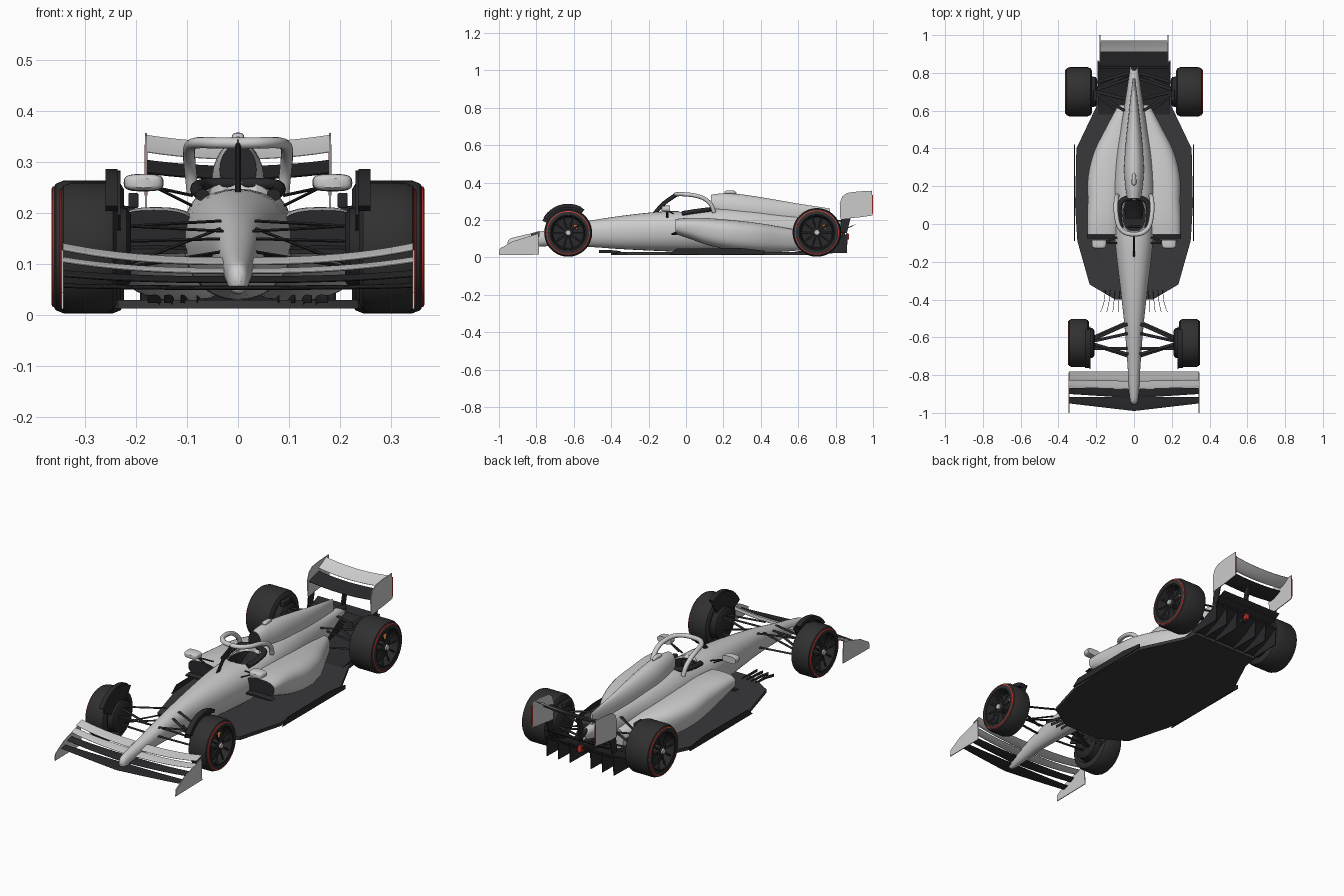
import bpy, bmesh, math
from mathutils import Vector, Matrix

if "Cube" in bpy.data.objects:
    bpy.data.objects.remove(bpy.data.objects["Cube"])

def material(name, *rgb):
    m = bpy.data.materials.new(name)
    m.diffuse_color = (*rgb, 1)
    m.use_nodes = True
    m.node_tree.nodes["Principled BSDF"].inputs["Base Color"].default_value = m.diffuse_color
    return m

CARBON = material("carbon", .022, .022, .025)
FLOOR = material("floor_dark", .04, .04, .044)
RUBBER = material("rubber", .03, .03, .03)
RED = material("red", .7, .04, .03)
ORANGE = material("caliper_orange", .8, .25, .05)
GREY = material("body_grey", .6, .6, .6)

def finish(name, bm, mat=None, mirror=False, extra=None, angle=35):
    bmesh.ops.remove_doubles(bm, verts=bm.verts, dist=1e-5)
    bmesh.ops.recalc_face_normals(bm, faces=bm.faces)
    me = bpy.data.meshes.new(name)
    for f in bm.faces:
        f.smooth = True
    bm.to_mesh(me)
    bm.free()
    me.set_sharp_from_angle(angle=math.radians(angle))
    for m in (mat, extra):
        if m:
            me.materials.append(m)
    ob = bpy.data.objects.new(name, me)
    bpy.context.collection.objects.link(ob)
    if mirror:
        ob.modifiers.new("mirror", 'MIRROR')
    return ob

def refine(pts, n=6):
    """Catmull-Rom smoothing of any list of tuples."""
    out = []
    for i in range(len(pts) - 1):
        a, b, c, d = pts[max(i-1, 0)], pts[i], pts[i+1], pts[min(i+2, len(pts)-1)]
        for k in range(n):
            t = k / n
            out.append(tuple(q + .5*t*(r-p + t*(2*p-5*q+4*r-s + t*(3*(q-r)+s-p)))
                             for p, q, r, s in zip(a, b, c, d)))
    return out + [pts[-1]]

def loft(name, rings, mat=None, mirror=False, extra=None, caps=(True, True), loop=False):
    bm = bmesh.new()
    R = [[bm.verts.new(p) for p in r] for r in rings]
    n = len(R[0])
    for a, b in zip(R, R[1:] + ([R[0]] if loop else [])):
        for i in range(n):
            bm.faces.new((a[i], a[(i+1) % n], b[(i+1) % n], b[i]))
    if not loop:
        if caps[0]:
            bm.faces.new(R[0]).material_index = 1 if extra else 0
        if caps[1]:
            bm.faces.new(R[-1])
    return finish(name, bm, mat, mirror, extra)

def hull(name, secs, e=2.3, pinch=0, n=32, **kw):
    """Loft of super-ellipses along y: (y, x centre, half width, z bottom, z top)."""
    rings = []
    for y, xc, w, zb, zt in refine(secs):
        ring = []
        for i in range(n):
            c, s = math.cos(i*2*math.pi/n), math.sin(i*2*math.pi/n)
            sx, sz = (math.copysign(abs(v)**(2/e), v) for v in (c, s))
            ring.append((xc + w*sx*(1 - pinch*(1-sz)/2), y, (zb+zt)/2 + (zt-zb)/2*sz))
        rings.append(ring)
    return loft(name, rings, **kw)

def prism(name, pts, axis, lo, hi, mat=None, mirror=False):
    """Outline extruded along x (y,z points) or z (x,y points)."""
    put = (lambda p, h: (h, *p)) if axis == 'x' else (lambda p, h: (*p, h))
    return loft(name, [[put(p, h) for p in pts] for h in (lo, hi)], mat, mirror)

def lathe(name, prof, cy, cz, mat, seg=48, closed=True):
    rings = [[(x, cy + r*math.cos(k*2*math.pi/seg), cz + r*math.sin(k*2*math.pi/seg))
              for k in range(seg)] for x, r in prof]
    return loft(name, rings, mat, True, caps=(False, False), loop=closed)

def tube(name, pts, a, b, mat=None, mirror=False, n=12, smooth=True, up=(0, 0, 1)):
    """Elliptical tube: a = sideways radius, b = radius along up."""
    P = [Vector(p) for p in (refine(pts) if smooth else pts)]
    rings = []
    for i, p in enumerate(P):
        t = (P[min(i+1, len(P)-1)] - P[max(i-1, 0)]).normalized()
        u = t.cross(Vector(up)).normalized()
        v = u.cross(t)
        rings.append([p + u*a*math.cos(k*2*math.pi/n) + v*b*math.sin(k*2*math.pi/n) for k in range(n)])
    return loft(name, rings, mat, mirror)

def box(name, c, size, mat=None, mirror=False, bevel=0):
    bm = bmesh.new()
    bmesh.ops.create_cube(bm, size=1, matrix=Matrix.Translation(c) @ Matrix.Diagonal((*size, 1)))
    if bevel:
        bmesh.ops.bevel(bm, geom=bm.edges[:], offset=bevel, segments=3, affect='EDGES', profile=.5)
    return finish(name, bm, mat, mirror)

def wing(name, span, y0, y1, z0, z1, mat, sweep=0, rise=0, power=2.5, thick=.006):
    """Full-span curved aerofoil from leading (y0,z0) to trailing edge (y1,z1)."""
    rings = []
    for k in range(25):
        f = k/12 - 1
        lead, dz = y0 + sweep*abs(f), rise*abs(f)**power
        top, bot = [], []
        for j in range(9):
            t = j/8
            y, z = lead + (y1-lead)*t, z0 + dz + (z1-z0)*t**1.4
            h = thick*(.12 + math.sqrt(t)*(1-t)*1.3)
            top.append((span*f, y, z+h))
            bot.append((span*f, y, z-h))
        rings.append(top + bot[::-1])
    return loft(name, rings, mat)

# Nose and survival cell, with the cockpit cut out
body = hull("nose_and_chassis", [(-.955, 0, .006, .06, .078), (-.94, 0, .02, .042, .1), (-.88, 0, .028, .045, .117),
    (-.75, 0, .036, .06, .145), (-.55, 0, .052, .058, .19), (-.35, 0, .075, .045, .222), (-.15, 0, .1, .035, .244),
    (.0, 0, .112, .03, .25), (.18, 0, .114, .03, .265), (.35, 0, .1, .03, .255), (.5, 0, .075, .035, .235),
    (.65, 0, .05, .06, .215), (.8, 0, .026, .14, .2), (.845, 0, .02, .15, .19)], e=2.15, pinch=.1, mat=GREY)
oval = [(.064*math.copysign(abs(math.cos(a))**.7, math.cos(a)), .045 + .085*math.sin(a))
        for a in (i*math.pi/16 + .01 for i in range(32))]
cutter = prism("cockpit_cutter", oval, 'z', .11, .4)
cutter.hide_render = True
mod = body.modifiers.new("cockpit", 'BOOLEAN')
mod.operation, mod.object, mod.solver = 'DIFFERENCE', cutter, 'EXACT'
bpy.context.view_layer.objects.active = body
bpy.ops.object.modifier_apply(modifier=mod.name)
bpy.data.objects.remove(cutter)
loft("cockpit_lining", [[(x*.98, .045 + (y-.045)*.98, z) for x, y in oval] for z in (.112, .232)], CARBON, caps=(True, False))
tube("headrest", [(.07, -.02, .236), (.08, .05, .247), (.066, .12, .256), (0, .145, .258)], .014, .012, CARBON, True)
box("steering_wheel", (0, -.015, .215), (.07, .012, .03), CARBON, bevel=.004)
hull("seat", [(.03, 0, .045, .11, .17), (.08, 0, .05, .11, .2), (.125, 0, .05, .11, .235)], mat=CARBON)

# Engine cover with airbox inlet, camera pod and exhaust
hull("engine_cover", [(.135, 0, .036, .235, .335), (.2, 0, .046, .2, .343), (.3, 0, .052, .18, .337),
    (.45, 0, .042, .17, .314), (.6, 0, .026, .17, .288), (.77, 0, .007, .185, .262)], e=2, mat=GREY, extra=CARBON)
hull("camera_pod", [(.205, 0, .004, .346, .35), (.215, 0, .012, .34, .357), (.255, 0, .01, .34, .357), (.27, 0, .003, .338, .345)])
tube("exhaust", [(0, .8, .18), (0, .86, .185)], .018, .018, CARBON, smooth=False)

# Sidepods with dark inlets
hull("sidepod", [(-.055, .165, .085, .124, .206), (.02, .162, .09, .1, .212), (.12, .155, .095, .065, .21),
    (.25, .145, .104, .04, .2), (.38, .122, .095, .03, .185), (.5, .085, .072, .03, .165), (.63, .05, .036, .04, .14)],
    e=2.6, pinch=.12, mirror=True, mat=GREY, extra=CARBON)
hull("inlet_lip", [(-.078, .165, .083, .12, .13), (-.05, .165, .084, .12, .138)], mirror=True, mat=CARBON)

# Halo
tube("halo_hoop", [(0, -.055, .337), (.045, -.047, .338), (.08, -.012, .338), (.094, .05, .331), (.096, .1, .313),
    (.093, .135, .28), (.089, .15, .24)], .012, .011, GREY, True)
tube("halo_pillar", [(0, -.17, .232), (0, -.12, .288), (0, -.05, .337)], .006, .011, CARBON)

# Mirrors
hull("mirror", [(-.13, .185, .02, .25, .268), (-.12, .185, .036, .245, .276), (-.085, .185, .039, .243, .277)], e=3.2, mirror=True)
for y, z in ((-.1, .215), (-.07, .235)):
    tube("mirror_stalk", [(.09, y, z), (.16, -.1, .25)], .006, .003, CARBON, True, smooth=False)

# Floor, edge wings, front fences
half = [(.1, -.4), (.235, -.32), (.3, -.09), (.312, .1), (.305, .4), (.2, .62), (.19, .7)]
outline = half + [(-x, y) for x, y in half[::-1]]
prism("floor", outline, 'z', .013, .03, FLOOR)
prism("floor_edge", [(-.09, .016), (.42, .016), (.42, .036), (.3, .05), (-.05, .048)], 'x', .313, .318, CARBON, True)
for i in range(4):
    x = .08 + .026*i
    tube("floor_fence", [(x+.006*i, -.465, .032), (x, -.41, .032), (x - .006, -.35, .026)], .0012, .008, CARBON, True, n=8)

# Diffuser, strakes, beam wing and rain light
prism("diffuser", [(.58, .014), (.68, .03), (.78, .065), (.86, .115), (.86, .123), (.77, .08), (.66, .044), (.58, .03)],
      'x', -.19, .19, CARBON)
for x in (.06, .125, .19):
    prism("diffuser_strake", [(.64, .02), (.86, .024), (.865, .13), (.8, .085), (.68, .04)], 'x', x-.002, x+.002, CARBON, True)
for k in (0, 1):
    wing("beam_wing", .178, .82+.045*k, .87+.035*k, .142+.018*k, .16+.018*k, CARBON, thick=.004)
hull("gearbox", [(.6, 0, .045, .05, .17), (.75, 0, .03, .08, .15), (.85, 0, .018, .09, .14)], e=4, mat=CARBON)
box("rain_light", (0, .862, .112), (.02, .018, .03), RED, bevel=.002)

# Rear wing
prism("rear_endplate", [(.825, .205), (.822, .29), (.835, .325), (.86, .345), (.92, .353), (.995, .357), (.998, .225), (.93, .215)],
      'x', .178, .182, GREY, True)
wing("rear_main_plane", .179, .832, .912, .268, .292, CARBON, rise=.012, power=2, thick=.007)
wing("rear_flap", .179, .91, .972, .306, .339, GREY, rise=.014, power=2, thick=.005)
prism("rear_wing_pylon", [(.83, .15), (.86, .15), (.89, .285), (.86, .275)], 'x', -.005, .005, CARBON)
box("endplate_light", (.18, .997, .285), (.006, .006, .1), RED, True)
prism("endplate_foot", [(.82, .13), (.86, .13), (.88, .21), (.83, .21)], 'x', .178, .182, CARBON, True)

# Front wing: two dark lower elements, two grey flaps, endplates
for nm, y0, y1, z0, z1, sw, rise, m in (("main_plane", -.99, -.915, .052, .058, .04, .004, CARBON),
        ("second_element", -.922, -.868, .065, .076, .022, .012, CARBON),
        ("lower_flap", -.876, -.826, .083, .092, .012, .022, GREY),
        ("upper_flap", -.834, -.782, .1, .113, .006, .028, GREY)):
    wing("front_" + nm, .343, y0, y1, z0, z1, m, sw, rise, thick=.005)
prism("front_endplate", [(-1, .012), (-.998, .045), (-.93, .085), (-.85, .11), (-.79, .128), (-.785, .015)], 'x', .342, .346, GREY, True)

# Wheels: tyre, stripe, rim, spokes, nut, brake drum
def wheel(tag, cy, xi, xo, R):
    cz = R + .004
    prof = [(xi+.01, .088), (xi, .095), (xi, R-.018), (xi+.007, R-.006), (xi+.022, R), (xo-.022, R),
            (xo-.007, R-.006), (xo, R-.018), (xo, .096), (xo-.008, .088)]
    lathe(tag + "_tyre", prof, cy, cz, RUBBER, 64)
    lathe(tag + "_tyre_stripe", [(xo-.005, R-.016), (xo+.001, R-.016), (xo-.001, R-.012), (xo-.006, R-.012)], cy, cz, RED, 64)
    lathe(tag + "_rim", [(xo-.002, .097), (xo-.002, .09), (xo-.012, .086), (xo-.045, .082), (xo-.05, .0)], cy, cz, CARBON, closed=False)
    for k in range(10):
        a = k*math.pi/5
        d = Vector((0, math.cos(a), math.sin(a)))
        c = Vector((xo-.012, cy, cz))
        tube(tag + "_spoke", [c + d*.012, c + d*.05 - Vector((.004, 0, 0)), c + d*.089], .005, .004, FLOOR, True, n=6, smooth=False, up=(1, 0, 0))
    lathe(tag + "_hub", [(xo-.048, .024), (xo-.01, .024), (xo-.006, .018), (xo-.006, 0)], cy, cz, CARBON, 24, False)
    lathe(tag + "_nut", [(xo-.008, .015), (xo+.001, .013), (xo+.001, 0)], cy, cz, GREY, 16, False)
    lathe(tag + "_brake_drum", [(xi-.028, 0), (xi-.028, .066), (xi-.02, .078), (xi+.02, .084), (xi+.03, 0)], cy, cz, CARBON, 40, False)
    box(tag + "_caliper", (xo-.046, cy+.04, cz+.03), (.012, .02, .025), ORANGE, True, .004)

wheel("front", -.63, .238, .349, .128)
wheel("rear", .70, .223, .364, .13)

# Front wheel deflectors arching over the tyres
def arc(r0, r1, a0, a1, n=14):
    A = [math.radians(a0 + (a1-a0)*i/n) for i in range(n+1)]
    return ([(-.63 + r0*math.cos(a), .132 + r0*math.sin(a)) for a in A] +
            [(-.63 + r1*math.cos(a), .132 + r1*math.sin(a)) for a in A[::-1]])
prism("deflector_arch", arc(.136, .155, 62, 148), 'x', .236, .26, CARBON, True)
prism("deflector_plate", arc(.08, .152, 55, 155), 'x', .23, .236, CARBON, True)
box("rear_brake_winglet", (.205, .68, .225), (.02, .06, .03), CARBON, True, .004)

# Suspension arms: (inner point, outer point)
ARMS = [((.035, -.53, .185), (.215, -.61, .175)), ((.03, -.69, .165), (.215, -.635, .175)),
        ((.035, -.52, .12), (.215, -.6, .095)), ((.03, -.7, .125), (.215, -.64, .095)),
        ((.035, -.58, .17), (.215, -.62, .1)), ((.035, -.66, .15), (.215, -.66, .145)),
        ((.05, .6, .19), (.2, .69, .185)), ((.03, .77, .18), (.2, .71, .185)),
        ((.05, .58, .1), (.2, .68, .09)), ((.03, .79, .11), (.2, .72, .09)),
        ((.04, .66, .15), (.2, .7, .11)), ((.025, .8, .14), (.2, .75, .13))]
for p, q in ARMS:
    tube("suspension_arm", [p, q], .008, .003, CARBON, True, n=10, smooth=False)
